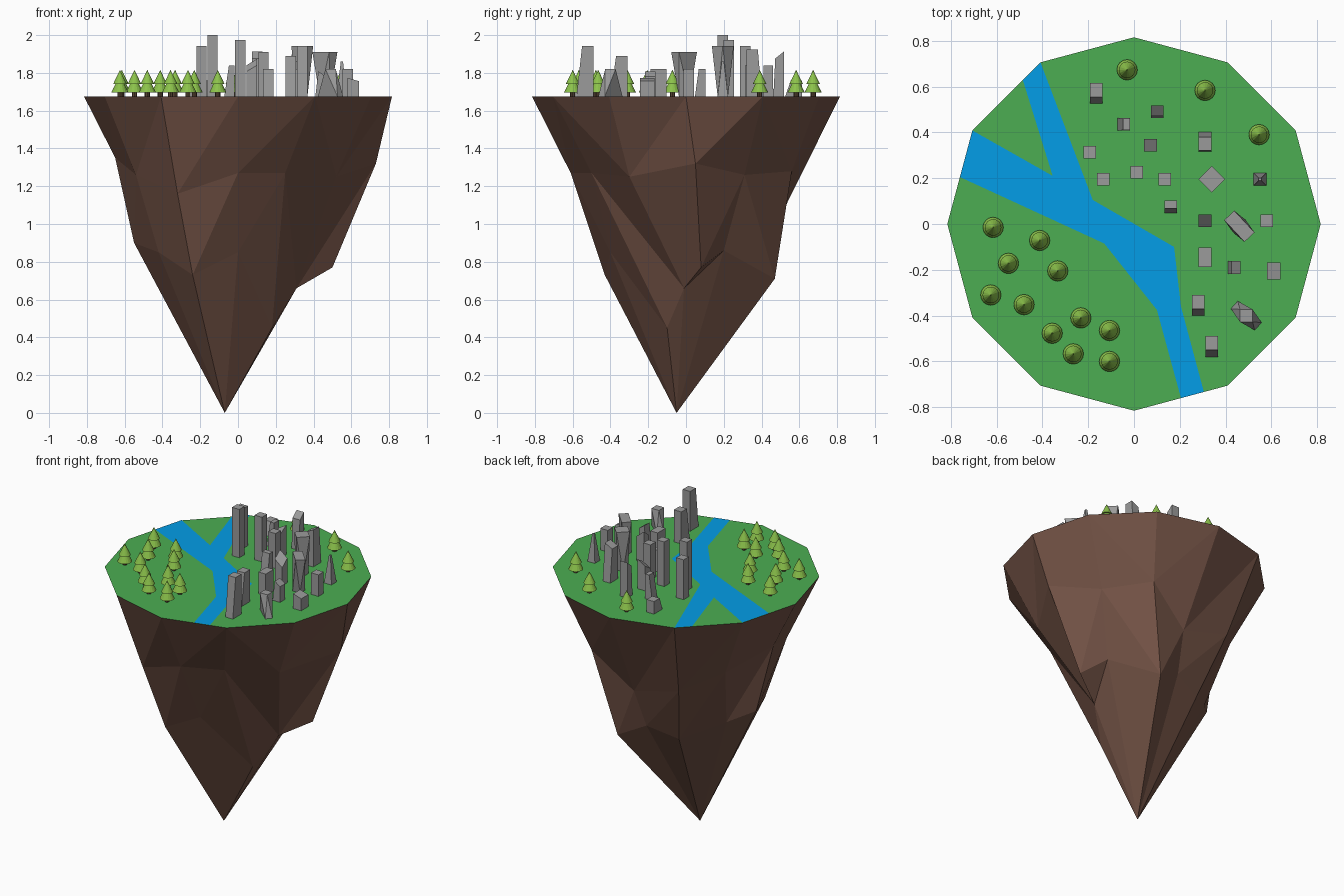
import bpy, bmesh
from math import sin, cos, radians, pi

if "Cube" in bpy.data.objects:
    bpy.data.objects.remove(bpy.data.objects["Cube"])

TOP, R = 1.675, 0.815


def material(name, rgb):
    m = bpy.data.materials.new(name)
    m.diffuse_color = (*rgb, 1)
    m.use_nodes = True
    m.node_tree.nodes["Principled BSDF"].inputs["Base Color"].default_value = m.diffuse_color
    return m


GRASS = material("grass", (0.072, 0.42, 0.085))
WATER = material("water", (0.001, 0.34, 0.80))
ROCK = material("rock", (0.17, 0.085, 0.06))
LEAF = material("leaf", (0.26, 0.54, 0.07))
BARK = material("bark", (0.10, 0.06, 0.035))
STONE = material("stone", (0.33, 0.33, 0.33))


def mesh_object(name, verts, faces, mat, triangulate=False):
    me = bpy.data.meshes.new(name)
    me.from_pydata(verts, [], faces)
    bm = bmesh.new()
    bm.from_mesh(me)
    if triangulate:
        bmesh.ops.triangulate(bm, faces=bm.faces[:])
    bm.to_mesh(me)
    bm.free()
    ob = bpy.data.objects.new(name, me)
    bpy.context.collection.objects.link(ob)
    me.materials.append(mat)
    return ob


# Rock: 12-sided rim, two irregular rings, one off-centre tip (rings start at +x)
rim = [(R * cos(i * pi / 6), R * sin(i * pi / 6), TOP) for i in range(12)]
upper = [(.73, .05, 1.32), (.52, .31, 1.26), (.31, .56, 1.28), (.03, .51, 1.06),
         (-.31, .52, 1.15), (-.51, .31, 1.25), (-.65, 0, 1.35), (-.54, -.30, 1.26),
         (-.32, -.555, 1.16), (0, -.61, 1.27), (.25, -.50, 1.27), (.52, -.30, 1.25)]
lower = [(.50, .08, .77), (.38, .20, .86), (.18, .47, .71), (0, .42, .80),
         (-.20, .36, .74), (-.42, .17, .84), (-.55, .04, .90), (-.42, -.24, .85),
         (-.24, -.43, .73), (0, -.40, .85), (.18, -.10, .45), (.31, -.01, .66)]
faces = []
for i in range(12):
    j = (i + 1) % 12
    for a in (0, 12):
        p, q, r, s = a + i, a + 12 + i, a + 12 + j, a + j
        if i in (1, 10):        # facets split along the other diagonal
            faces += [(p, q, r), (p, r, s)]
        else:
            faces += [(p, q, s), (s, q, r)]
    if 0 < i < 11:
        faces.append((24 + i, 36, 24 + j))
faces += [(35, 36, 25), (35, 25, 24)]       # underside of the right-hand spur
mesh_object("rock", rim + upper + lower + [(-.07, -.05, 0)], faces, ROCK)

# Grass disc and forked river
mesh_object("grass", rim, [tuple(range(12))], GRASS)
river = [(-.705, .408), (-.355, .21), (-.485, .627), (-.408, .705), (-.18, .105),
         (.175, -.10), (.205, -.36), (.305, -.733), (.205, -.76), (.10, -.375),
         (-.13, -.085), (-.76, .205)]
mesh_object("river", [(x, y, TOP + .002) for x, y in river], [tuple(range(11, -1, -1))],
            WATER, triangulate=True)


# Trees: trunk and two stacked cones
def cone(name, x, y, z, r1, r2, h, mat, sides):
    bpy.ops.mesh.primitive_cone_add(vertices=sides, radius1=r1, radius2=r2, depth=h,
                                    location=(x, y, z + h / 2))
    ob = bpy.context.object
    ob.name = name
    ob.data.materials.append(mat)


trees = [(-.615, -.015), (-.412, -.072), (-.548, -.172), (-.333, -.205), (-.625, -.31),
         (-.48, -.352), (-.232, -.41), (-.357, -.477), (-.107, -.465), (-.265, -.567),
         (-.107, -.60), (-.03, .673), (.31, .583), (.546, .39)]
for x, y in trees:
    cone("tree_trunk", x, y, TOP, .014, .014, .03, BARK, 8)
    cone("tree_lower", x, y, TOP + .022, .045, .012, .068, LEAF, 16)
    cone("tree_upper", x, y, TOP + .066, .036, 0, .075, LEAF, 16)


# Buildings: base rectangle lofted to a top rectangle that may shift, turn or slope
def rect(x, y, w, d, turn):
    c, s = cos(radians(turn)), sin(radians(turn))
    return [(x + u * w / 2 * c - v * d / 2 * s, y + u * w / 2 * s + v * d / 2 * c)
            for u, v in ((-1, -1), (1, -1), (1, 1), (-1, 1))]


def building(x, y, top, base=(.055, .055, 0), cap=None, shift=(0, 0), slope=(0, 0)):
    lo = rect(x, y, *base)
    hi = rect(x + shift[0], y + shift[1], *(cap or base))
    verts = [(a, b, TOP) for a, b in lo]
    verts += [(a, b, top + (a - x) * slope[0] + (b - y) * slope[1]) for a, b in hi]
    sides = [(i, (i + 1) % 4, 4 + (i + 1) % 4, 4 + i) for i in range(4)]
    mesh_object("building", verts, sides + [(3, 2, 1, 0), (4, 5, 6, 7)], STONE, True)


# Plain towers
for x, y, top in [(-.193, .313, 1.943), (-.135, .195, 2.0), (.012, .226, 1.975),
                  (.135, .195, 1.91), (.58, .015, 1.82)]:
    building(x, y, top)
building(.31, -.145, 1.82, (.055, .085, 0))
building(.072, .343, 1.84, slope=(.6, .6))

# Towers with a leaning front face
for x, y, top in [(-.165, .57, 1.76), (.28, -.355, 1.89), (.34, -.535, 1.943)]:
    building(x, y, top, (.055, .09, 0), (.055, .06, 0), (0, .015))
building(.16, .075, 1.82, (.055, .055, 0), (.055, .035, 0), (0, .01))

# Towers with slanted or pinched tops
building(-.045, .435, 1.84, cap=(.03, .05, 0), shift=(.012, 0))
building(.102, .49, 1.89, cap=(.055, .045, 0), shift=(0, .005), slope=(0, .8))
building(.31, .36, 1.91, (.055, .085, 0), (.055, .06, 0), (0, -.01), (.5, 0))
building(.31, .015, 1.84, slope=(-.8, .8))
building(.55, .195, 1.86, cap=(.012, .012, 0))
building(.437, -.19, 1.80, cap=(.04, .055, 0), shift=(.008, 0), slope=(-.7, 0))
building(.61, -.205, 1.765, (.06, .075, 0), slope=(-.3, 0))

# Flared and twisted towers
building(.34, .195, 1.943, (.055, .055, 0), (.082, .082, 45))
building(.46, -.01, 1.91, (.055, .055, 0), (.13, .06, -47))
building(.49, -.40, 1.82, (.14, .045, -42), (.055, .055, 0))
